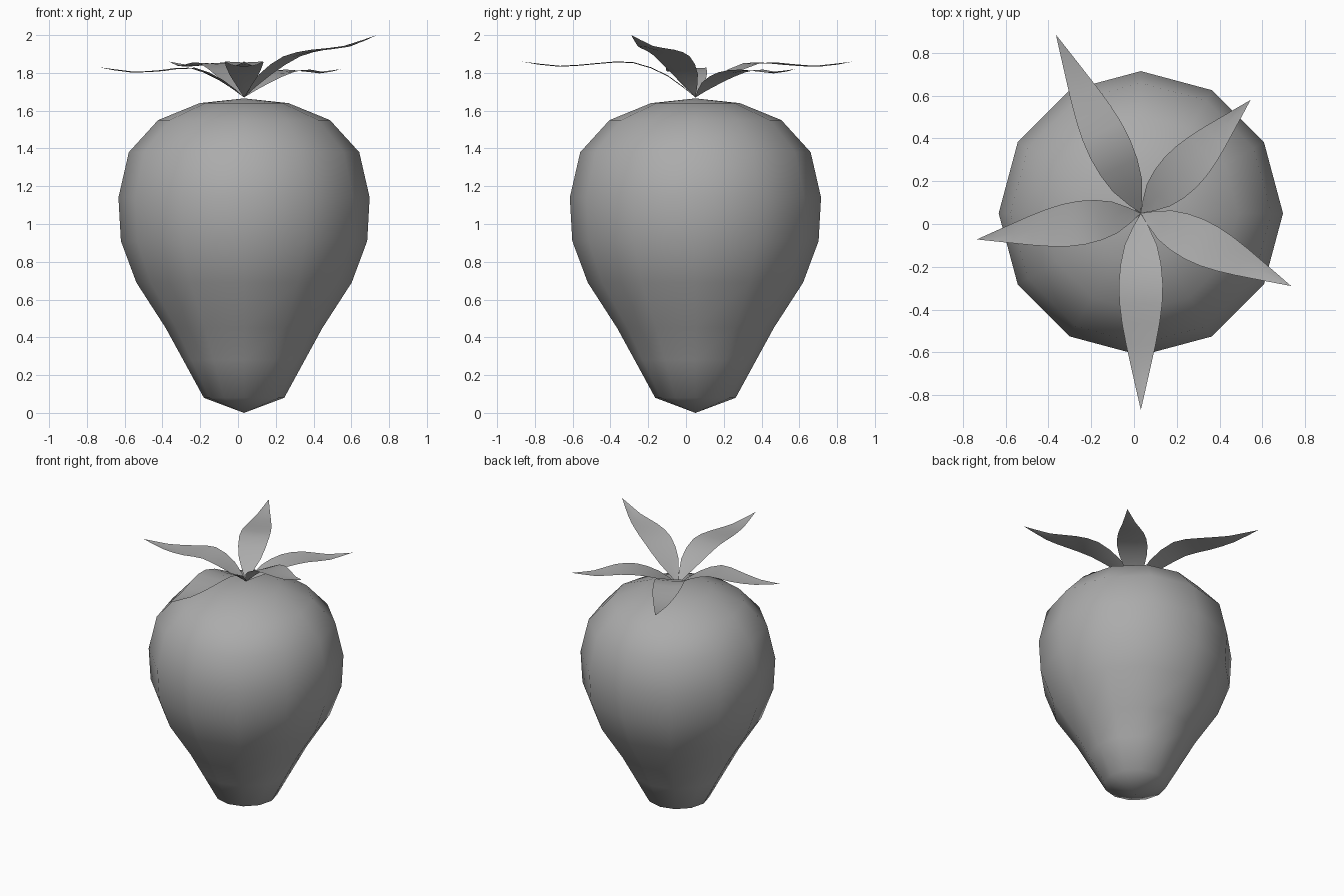
import bpy, bmesh, math
from mathutils import Vector

cube = bpy.data.objects.get("Cube")
if cube:
    bpy.data.objects.remove(cube, do_unlink=True)

CENTRE = Vector((0.032, 0.05, 0))
GREY = (0.41, 0.41, 0.41, 1)

grey = bpy.data.materials.new("mid grey")
grey.use_nodes = True
grey.diffuse_color = GREY
grey.node_tree.nodes["Principled BSDF"].inputs["Base Color"].default_value = GREY


def finish(bm, name):
    """Turn a bmesh into a smooth-shaded grey object."""
    bmesh.ops.recalc_face_normals(bm, faces=bm.faces)
    for face in bm.faces:
        face.smooth = True
    mesh = bpy.data.meshes.new(name)
    bm.to_mesh(mesh)
    bm.free()
    mesh.materials.append(grey)
    obj = bpy.data.objects.new(name, mesh)
    bpy.context.collection.objects.link(obj)
    return obj


# Fruit body: a twelve-sided turned profile of (radius, height)
SIDES = 12
profile = [(0.213, 0.08), (0.322, 0.28), (0.415, 0.45), (0.57, 0.69), (0.652, 0.91),
           (0.665, 1.14), (0.61, 1.38), (0.455, 1.55), (0.235, 1.64)]
bm = bmesh.new()
rings = []
for radius, z in profile:
    angles = [math.tau * i / SIDES for i in range(SIDES)]
    rings.append([bm.verts.new(CENTRE + Vector((radius * math.cos(a), radius * math.sin(a), z)))
                  for a in angles])
bottom = bm.verts.new(CENTRE)
top = bm.verts.new(CENTRE + Vector((0, 0, 1.665)))
for i in range(SIDES):
    j = (i + 1) % SIDES
    for low, high in zip(rings, rings[1:]):
        bm.faces.new((low[i], low[j], high[j], high[i]))
    bm.faces.new((bottom, rings[0][j], rings[0][i]))
    bm.faces.new((top, rings[-1][i], rings[-1][j]))
finish(bm, "fruit_body")

# Leaves: thin, slightly folded blades from the stalk point to a tip
STEPS = (0, 0.16, 0.36, 0.56, 0.78, 1)
HALF_WIDTHS = (0, 0.075, 0.103, 0.088, 0.046, 0)
FOLD = 0.005


def smooth_path(points):
    """Add a point on the smooth curve halfway between each pair of points."""
    padded = [points[0], *points, points[-1]]
    path = [points[0]]
    for a, b, c, d in zip(padded, padded[1:], padded[2:], padded[3:]):
        path += [(b + c) * 0.5 + (b + c - a - d) / 16, c]
    return path


def leaf(name, tip_x, tip_y, heights):
    base = CENTRE.copy()
    along = Vector((tip_x, tip_y, 0)) - base
    across = Vector((-along.y, along.x, 0)).normalized()
    # Each station holds distance along the leaf, half width and height
    stations = smooth_path([Vector(s) for s in zip(STEPS, HALF_WIDTHS, heights)])
    bm = bmesh.new()
    rows = []
    for t, half, z in stations[1:-1]:
        mid = base + along * t + Vector((0, 0, z - FOLD / 2))
        rows.append([bm.verts.new(mid + across * half * s + Vector((0, 0, FOLD * abs(s))))
                     for s in (-1, 0, 1)])
    root = bm.verts.new(base + Vector((0, 0, heights[0])))
    end = bm.verts.new(base + along + Vector((0, 0, heights[-1])))
    for k in (0, 1):
        bm.faces.new((root, rows[0][k], rows[0][k + 1]))
        for a, b in zip(rows, rows[1:]):
            bm.faces.new((a[k], b[k], b[k + 1], a[k + 1]))
        bm.faces.new((rows[-1][k], end, rows[-1][k + 1]))
    # Keep the upper side facing up
    obj = finish(bm, name)
    if sum(p.normal.z for p in obj.data.polygons) < 0:
        obj.data.flip_normals()


leaf("leaf_front", 0.032, -0.87, (1.67, 1.785, 1.855, 1.85, 1.835, 1.86))
leaf("leaf_left", 0.735, -0.29, (1.67, 1.79, 1.885, 1.92, 1.94, 2.0))
leaf("leaf_back_left", 0.545, 0.58, (1.67, 1.745, 1.80, 1.815, 1.80, 1.82))
leaf("leaf_back_right", -0.365, 0.885, (1.67, 1.77, 1.85, 1.845, 1.835, 1.86))
leaf("leaf_right", -0.735, -0.072, (1.67, 1.76, 1.825, 1.812, 1.805, 1.83))
